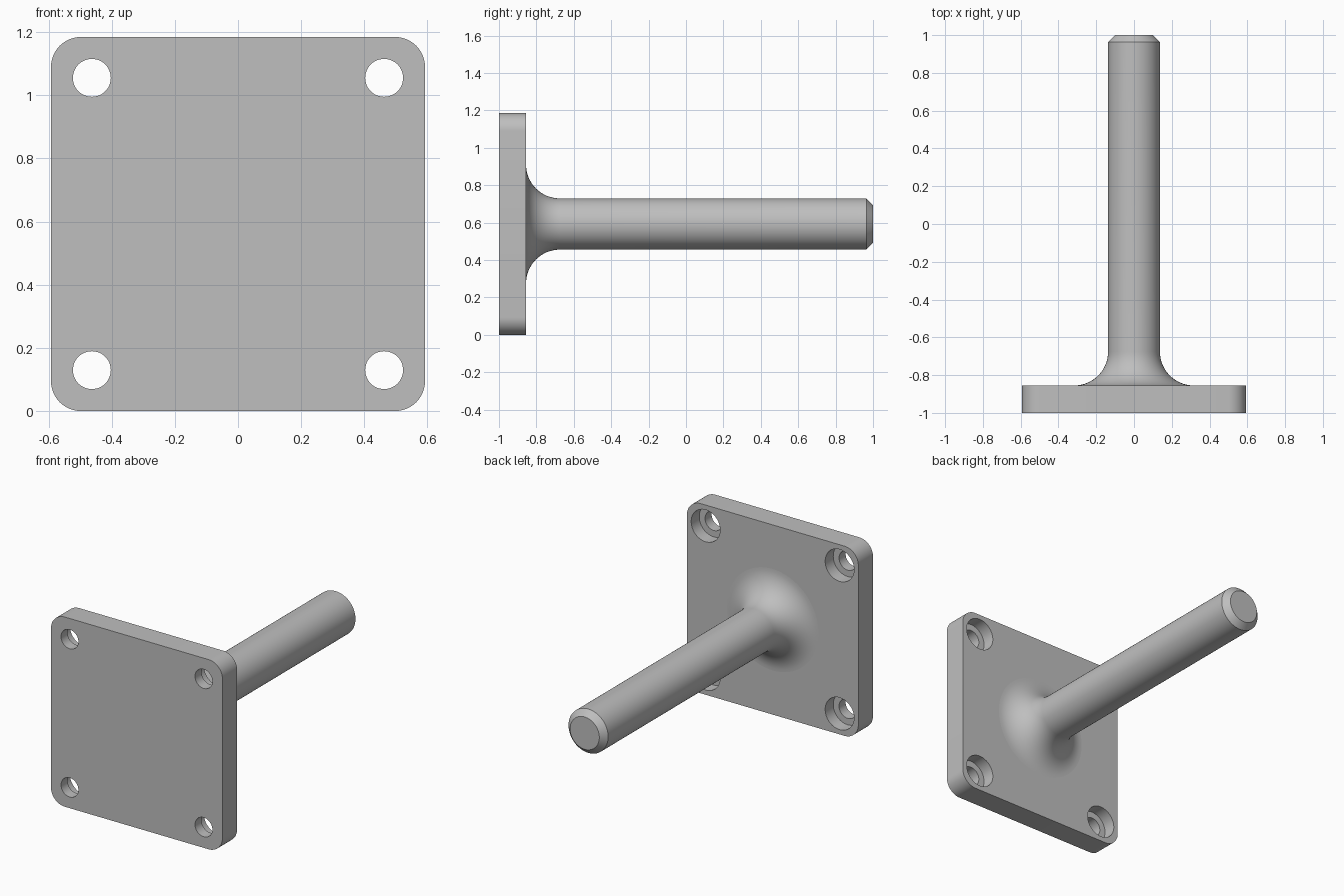
import bpy, bmesh
from math import sin, cos, pi, radians
from mathutils import Matrix, Vector

if "Cube" in bpy.data.objects:
    bpy.data.objects.remove(bpy.data.objects["Cube"], do_unlink=True)

HALF = 0.5925              # half the plate width, also the rod axis height
FRONT, BACK, END = -1.0, -0.855, 1.0
CORNER = 0.095
HOLE_OFFSET = 0.463
HOLE_R, BORE_R, BORE_DEPTH = 0.06, 0.1, 0.08
ROD_R, FILLET, CHAMFER = 0.137, 0.18, 0.036

grey = bpy.data.materials.new("plain grey")
grey.use_nodes = True
grey.diffuse_color = (0.52, 0.52, 0.52, 1)
grey.node_tree.nodes["Principled BSDF"].inputs["Base Color"].default_value = grey.diffuse_color


def finish(name, bm):
    bmesh.ops.recalc_face_normals(bm, faces=bm.faces)
    mesh = bpy.data.meshes.new(name)
    bm.to_mesh(mesh)
    bm.free()
    mesh.materials.append(grey)
    obj = bpy.data.objects.new(name, mesh)
    bpy.context.collection.objects.link(obj)
    return obj


def select(obj):
    bpy.ops.object.select_all(action='DESELECT')
    obj.select_set(True)
    bpy.context.view_layer.objects.active = obj


def smooth(obj):
    select(obj)
    bpy.ops.object.shade_smooth_by_angle(angle=radians(30))


def lathe(name, profile, x, z, steps):
    """Turn (radius, y) points about an axis along y through (x, z)."""
    bm = bmesh.new()
    verts = [bm.verts.new((x + r, y, z)) for r, y in profile]
    edges = [bm.edges.new(pair) for pair in zip(verts, verts[1:])]
    bmesh.ops.spin(bm, geom=verts + edges, cent=(x, 0, z), axis=(0, 1, 0),
                   angle=2 * pi, steps=steps)
    bmesh.ops.remove_doubles(bm, verts=bm.verts, dist=1e-5)
    return finish(name, bm)


# Mounting plate: rounded square extruded front to back
bm = bmesh.new()
outline = []
for quarter, (sx, sz) in enumerate([(1, 1), (-1, 1), (-1, -1), (1, -1)]):
    for i in range(13):
        a = (quarter + i / 12) * pi / 2
        outline.append(bm.verts.new((sx * (HALF - CORNER) + CORNER * cos(a), FRONT,
                                     HALF + sz * (HALF - CORNER) + CORNER * sin(a))))
face = bm.faces.new(outline)
back = bmesh.ops.extrude_face_region(bm, geom=[face])["geom"]
bmesh.ops.translate(bm, vec=(0, BACK - FRONT, 0),
                    verts=[v for v in back if isinstance(v, bmesh.types.BMVert)])
plate = finish("mounting_plate", bm)

# Four screw holes, counterbored from the back
step = BACK - BORE_DEPTH
bore = [(0, FRONT - 0.1), (HOLE_R, FRONT - 0.1), (HOLE_R, step),
        (BORE_R, step), (BORE_R, BACK + 0.1), (0, BACK + 0.1)]
for sx in (-1, 1):
    for sz in (-1, 1):
        cutter = lathe("hole_cutter", bore, sx * HOLE_OFFSET, HALF + sz * HOLE_OFFSET, 48)
        cutter.hide_render = True
        cut = plate.modifiers.new("screw hole", 'BOOLEAN')
        cut.operation = 'DIFFERENCE'
        cut.solver = 'EXACT'
        cut.object = cutter
        select(plate)
        bpy.ops.object.modifier_apply(modifier=cut.name)
        bpy.data.objects.remove(cutter, do_unlink=True)
smooth(plate)

# Rod: flared root, straight shaft and chamfered tip
flare = [(ROD_R + FILLET * (1 - sin(a)), BACK + FILLET * (1 - cos(a)))
         for a in (i / 16 * pi / 2 for i in range(17))]
tip = [(ROD_R, END - CHAMFER), (ROD_R - CHAMFER, END), (0, END)]
smooth(lathe("rod", flare + tip, 0, HALF, 96))
